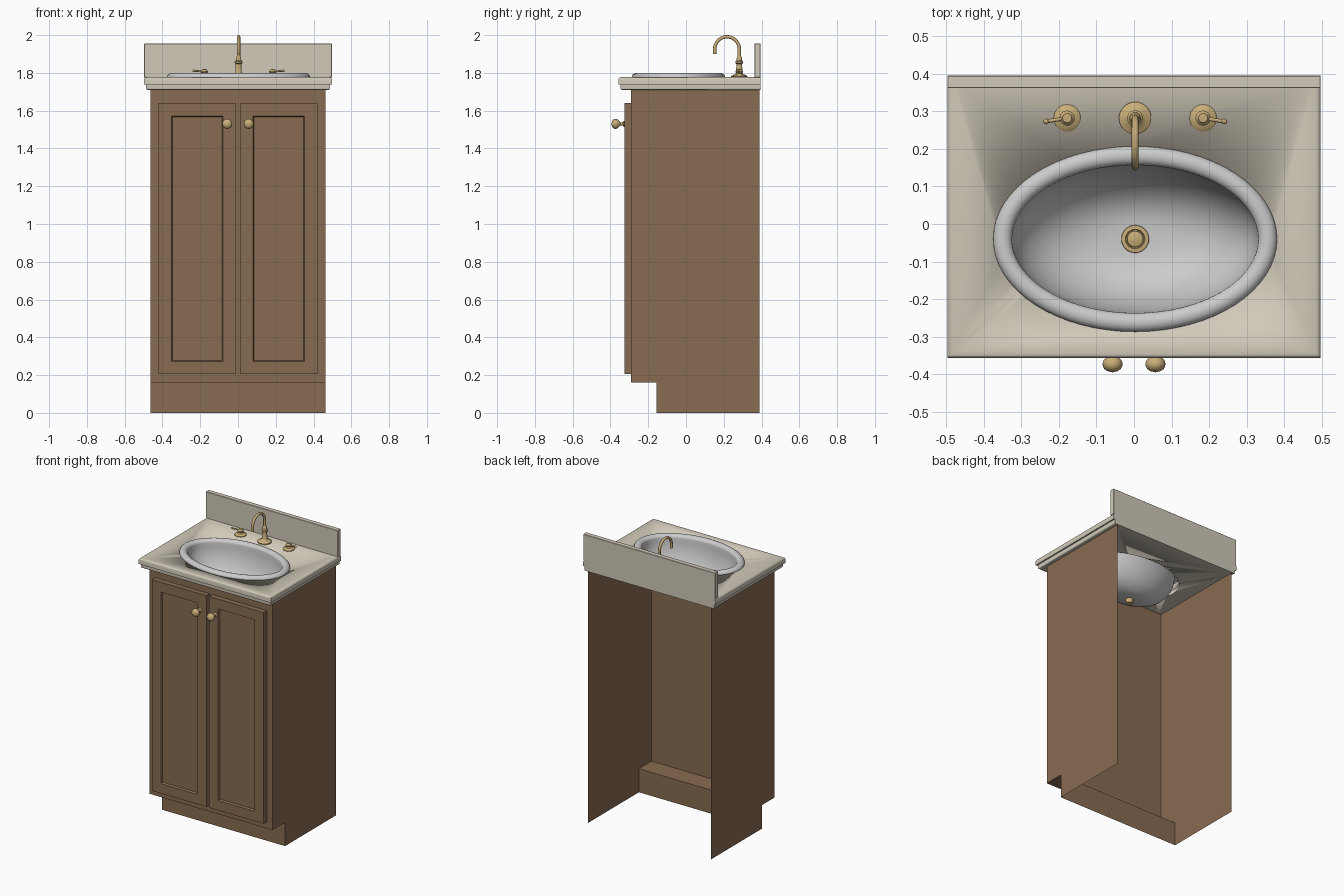
import bpy, bmesh
from math import sin, cos, pi, radians
from mathutils import Matrix, Vector

if "Cube" in bpy.data.objects:
    bpy.data.objects.remove(bpy.data.objects["Cube"])


def material(name, rgb):
    m = bpy.data.materials.new(name)
    m.diffuse_color = (*rgb, 1)
    m.use_nodes = True
    m.node_tree.nodes["Principled BSDF"].inputs["Base Color"].default_value = m.diffuse_color
    return m


WOOD = material("wood", (0.25, 0.15, 0.085))
STONE = material("stone", (0.64, 0.59, 0.49))
BRASS = material("brass", (0.58, 0.42, 0.19))


def finish(bm, name, mat=None, matrix=Matrix(), smooth=False):
    bmesh.ops.recalc_face_normals(bm, faces=bm.faces)
    me = bpy.data.meshes.new(name)
    bm.to_mesh(me)
    bm.free()
    me.transform(matrix)
    if mat:
        me.materials.append(mat)
    ob = bpy.data.objects.new(name, me)
    bpy.context.collection.objects.link(ob)
    for o in bpy.context.selected_objects:
        o.select_set(False)
    bpy.context.view_layer.objects.active = ob
    ob.select_set(True)
    if smooth:
        bpy.ops.object.shade_smooth_by_angle(angle=radians(40))
    return ob


def box_bm(lo, hi):
    bm = bmesh.new()
    lo, hi = Vector(lo), Vector(hi)
    bmesh.ops.create_cube(bm, size=1, matrix=Matrix.Translation((lo + hi) / 2)
                          @ Matrix.Diagonal((*(hi - lo), 1)))
    return bm


def loft(name, rings, loc, mat=None, rot=Matrix(), seg=32):
    """Stack of elliptical rings (rx, ry, z), or round ones (r, z)."""
    bm = bmesh.new()
    prev = None
    for r in rings:
        rx, ry, z = r if len(r) == 3 else (r[0], r[0], r[1])
        ring = [bm.verts.new((rx * cos(2 * pi * i / seg), ry * sin(2 * pi * i / seg), z))
                for i in range(seg)]
        if prev:
            for i in range(seg):
                j = (i + 1) % seg
                bm.faces.new((prev[i], prev[j], ring[j], ring[i]))
        prev = ring
    bmesh.ops.remove_doubles(bm, verts=bm.verts, dist=1e-5)
    return finish(bm, name, mat, Matrix.Translation(loc) @ rot, True)


def tube(name, pts, radius, mat):
    cu = bpy.data.curves.new(name, 'CURVE')
    cu.dimensions = '3D'
    cu.bevel_depth = radius
    cu.bevel_resolution = 4
    cu.use_fill_caps = True
    sp = cu.splines.new('POLY')
    sp.points.add(len(pts) - 1)
    for p, co in zip(sp.points, pts):
        p.co = (*co, 1)
    tmp = bpy.data.objects.new(name + "_path", cu)
    bpy.context.collection.objects.link(tmp)
    bm = bmesh.new()
    me = tmp.evaluated_get(bpy.context.evaluated_depsgraph_get()).to_mesh()
    bm.from_mesh(me)
    bpy.data.objects.remove(tmp)
    return finish(bm, name, mat, smooth=True)


# Cabinet carcass: thin panels, open at the back and underneath
W, F, B, TOE, TOP = 0.4625, -0.29, 0.39, -0.155, 1.71
bm = bmesh.new()


def face(*pts):
    bm.faces.new([bm.verts.new(p) for p in pts])


for x in (-W, W):
    face(*[(x, y, z) for y, z in
           ((B, 0), (TOE, 0), (TOE, 0.16), (F, 0.16), (F, TOP), (B, TOP))])
face((-W, TOE, 0), (W, TOE, 0), (W, TOE, 0.16), (-W, TOE, 0.16))
face((-W, TOE, 0.16), (W, TOE, 0.16), (W, F, 0.16), (-W, F, 0.16))
# Face frame with two door openings
xs, zs = (-W, -0.415, -0.05, 0.05, 0.415, W), (0.16, 0.21, 1.635, TOP)
for i in range(5):
    for k in range(3):
        if not (k == 1 and i in (1, 3)):
            face((xs[i], F, zs[k]), (xs[i + 1], F, zs[k]),
                 (xs[i + 1], F, zs[k + 1]), (xs[i], F, zs[k + 1]))
bmesh.ops.remove_doubles(bm, verts=bm.verts, dist=1e-5)
finish(bm, "cabinet", WOOD)

# Doors with recessed panels, and knobs
knob = [(0, 0), (0.016, 0), (0.016, 0.004), (0.009, 0.009), (0.008, 0.022), (0.015, 0.029),
        (0.024, 0.038), (0.0265, 0.046), (0.026, 0.053), (0.022, 0.061), (0.013, 0.067), (0, 0.07)]
for side, s in (("left", -1), ("right", 1)):
    a, b = sorted((s * 0.011, s * 0.42))
    bm = box_bm((a, -0.325, 0.205), (b, F, 1.64))
    front = [f for f in bm.faces if f.calc_center_median().y < -0.324]
    bmesh.ops.inset_individual(bm, faces=front, thickness=0.095)
    bmesh.ops.inset_individual(bm, faces=front, thickness=0.008, depth=-0.012)
    finish(bm, side + "_door", WOOD)
    loft(side + "_knob", knob, (s * 0.057, -0.325, 1.53), BRASS, Matrix.Rotation(pi / 2, 4, 'X'), 24)

# Countertop: two stepped slabs with rounded front and side edges, cut for the sink
SX, SY, Z = 0.003, -0.04, 1.777
cutter = loft("sink_cutter", [(0, 0, 1.6), (0.355, 0.225, 1.6), (0.355, 0.225, 1.9), (0, 0, 1.9)],
              (SX, SY, 0), seg=64)
cutter.hide_render = True
for name, lo, hi, r in (("countertop", (-0.497, -0.357, 1.738), (0.497, 0.395, Z), 0.012),
                        ("countertop_lower_edge", (-0.487, -0.347, 1.71), (0.487, 0.395, 1.738), 0.008)):
    bm = box_bm(lo, hi)
    mid_z = (lo[2] + hi[2]) / 2
    upper = name == "countertop"
    edges = [e for e in bm.edges
             if all((v.co.z > mid_z) == upper for v in e.verts)
             and not all(v.co.y > 0.3 for v in e.verts)]
    bmesh.ops.bevel(bm, geom=edges, offset=r, segments=4, profile=0.5, affect='EDGES')
    ob = finish(bm, name, STONE, smooth=True)
    mod = ob.modifiers.new("hole", 'BOOLEAN')
    mod.object, mod.operation, mod.solver = cutter, 'DIFFERENCE', 'EXACT'
    bpy.ops.object.modifier_apply(modifier=mod.name)
    ob.data.materials.clear()
    ob.data.materials.append(STONE)
bpy.data.objects.remove(cutter)
bm = box_bm((-0.497, 0.362, Z - 0.002), (0.497, 0.395, 1.955))
bmesh.ops.bevel(bm, geom=bm.edges[:], offset=0.002, segments=1, affect='EDGES')
finish(bm, "backsplash", STONE)

# Sink: rolled rim running into an elliptical bowl
RIM, BOT = 1.778, 1.535
rings = []
for i in range(11):
    t = pi * i / 10
    off = 0.025 * cos(t)
    rings.append((0.353 + off, 0.222 + off, RIM + 0.021 * sin(t)))
for i in range(1, 17):
    t = pi / 2 * i / 16
    k = cos(t) ** 0.9 if i < 16 else 0
    rings.append((0.025 + 0.303 * k, 0.025 + 0.172 * k, RIM - (RIM - BOT) * sin(t)))
loft("sink", rings, (SX, SY, 0), seg=64)
loft("drain", [(0, -0.03), (0.022, -0.03), (0.024, 0.0), (0.037, 0.004), (0.036, 0.009), (0.026, 0.01),
               (0.024, 0.006), (0.022, 0.006), (0.021, 0.012), (0.012, 0.015), (0, 0.016)],
     (SX, SY, BOT), BRASS)

# Faucet: stepped base and gooseneck spout
FY = 0.282
loft("faucet_base", [(0, 0), (0.043, 0), (0.043, 0.006), (0.036, 0.011), (0.022, 0.016), (0.017, 0.024),
                     (0.015, 0.07), (0.021, 0.075), (0.021, 0.083), (0.015, 0.088),
                     (0.013, 0.105), (0.009, 0.112), (0, 0.112)], (SX, FY, Z), BRASS)
R = 0.065
path = [(SX, FY, 1.87)]
path += [(SX, FY - R + R * cos(pi * i / 20), 1.926 + R * sin(pi * i / 20)) for i in range(21)]
path.append((SX, FY - 2 * R, 1.90))
tube("spout", path, 0.009, BRASS)

# Handles with outward levers
for side, s in (("left", -1), ("right", 1)):
    x = SX + s * 0.181
    loft(side + "_handle_base", [(0, 0), (0.036, 0), (0.036, 0.004), (0.03, 0.009), (0.018, 0.013),
                                 (0.014, 0.02), (0.02, 0.026), (0.02, 0.031), (0.014, 0.037),
                                 (0.012, 0.042), (0, 0.043)], (x, FY, Z), BRASS)
    tip = Vector((x + s * 0.056, FY - 0.009, Z + 0.034))
    tube(side + "_lever", [(x, FY, Z + 0.03), tip], 0.005, BRASS)
    loft(side + "_lever_tip", [(0.0075 * sin(pi * i / 8), -0.0075 * cos(pi * i / 8)) for i in range(9)],
         tip, BRASS, seg=16)
